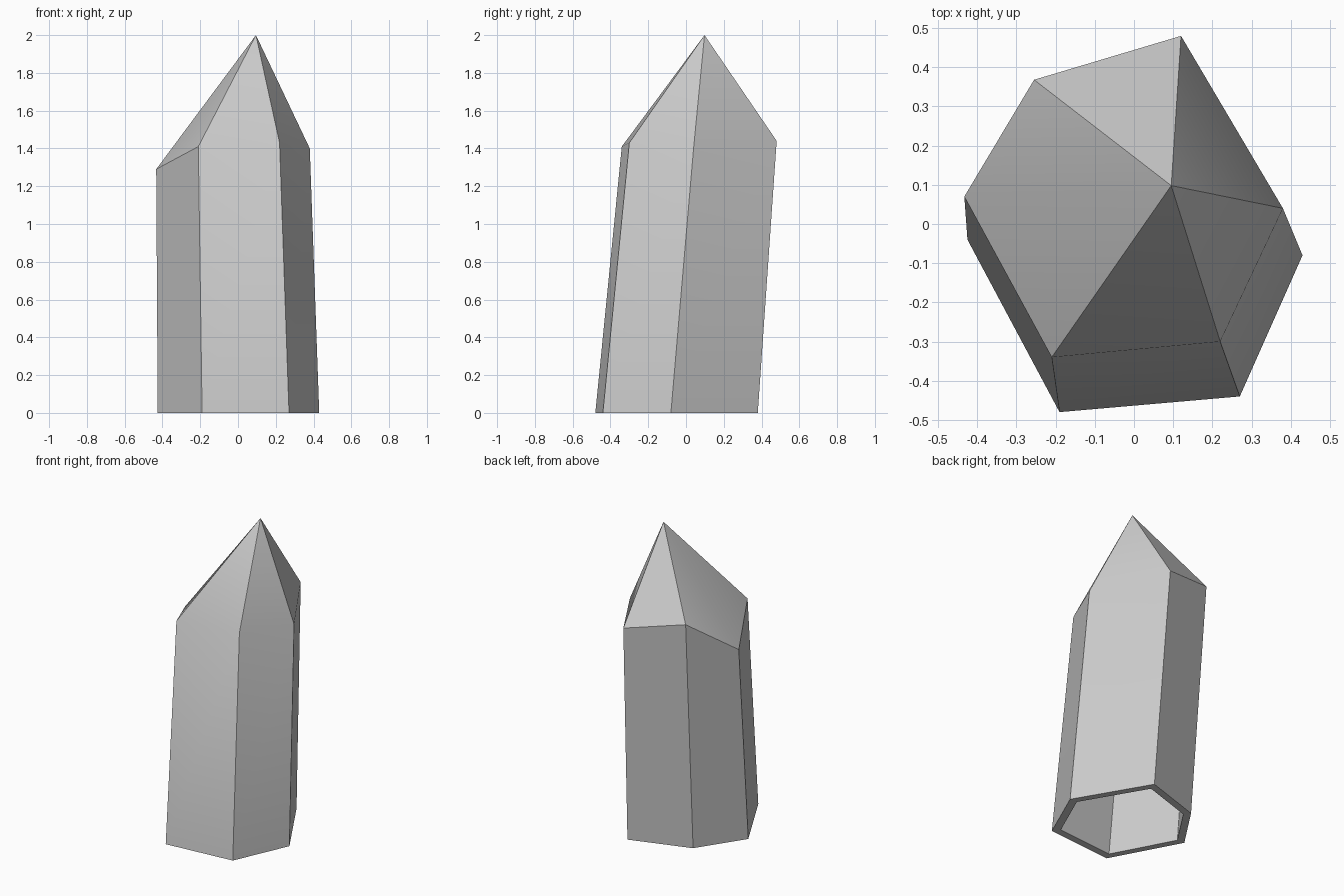
import bpy, bmesh, math
from mathutils import Vector

if "Cube" in bpy.data.objects:
    bpy.data.objects.remove(bpy.data.objects["Cube"])

# Six-sided leaning crystal: base corners, shoulder corners and tip
base = [(-0.19, -0.48, 0), (0.27, -0.44, 0), (0.43, -0.08, 0),
        (0.16, 0.38, 0), (-0.23, 0.255, 0), (-0.425, -0.04, 0)]
shoulder = [(-0.21, -0.34, 1.41), (0.22, -0.30, 1.43), (0.38, 0.04, 1.40),
            (0.12, 0.48, 1.44), (-0.255, 0.368, 1.52), (-0.433, 0.07, 1.29)]
tip = Vector((0.095, 0.098, 2.0))
base = [Vector(p) for p in base]
shoulder = [Vector(p) for p in shoulder]


def shrink(ring, factor):
    """Pull a ring of points in towards its own centre."""
    centre = sum(ring, Vector()) / len(ring)
    return [centre + (p - centre) * factor for p in ring]


bm = bmesh.new()


def add_ring(points):
    return [bm.verts.new(p) for p in points]


def bridge(a, b):
    for i in range(6):
        j = (i + 1) % 6
        bm.faces.new((a[i], a[j], b[j], b[i]))


def close(ring, point):
    top = bm.verts.new(point)
    for i in range(6):
        bm.faces.new((ring[i], ring[(i + 1) % 6], top))


# Outer walls and pointed cap
outer_base = add_ring(base)
outer_top = add_ring(shoulder)
bridge(outer_base, outer_top)
close(outer_top, tip)

# Rim underneath and hollow inside, with a crease just above the rim
inner_low = shrink(base, 0.88)
inner_high = shrink(shoulder, 0.88)
rings = [outer_base, add_ring(inner_low),
         add_ring([a.lerp(b, 0.045) for a, b in zip(inner_low, inner_high)]),
         add_ring(inner_high)]
for a, b in zip(rings, rings[1:]):
    bridge(a, b)
close(rings[-1], tip - Vector((0, 0, 0.1)))
bmesh.ops.recalc_face_normals(bm, faces=bm.faces)

mesh = bpy.data.meshes.new("crystal")
bm.to_mesh(mesh)
bm.free()
crystal = bpy.data.objects.new("crystal", mesh)
bpy.context.collection.objects.link(crystal)

# Plain grey stone
stone = bpy.data.materials.new("grey stone")
stone.diffuse_color = (0.6, 0.6, 0.6, 1)
stone.use_nodes = True
stone.node_tree.nodes["Principled BSDF"].inputs["Base Color"].default_value = stone.diffuse_color
mesh.materials.append(stone)

bpy.context.view_layer.objects.active = crystal
crystal.select_set(True)
bpy.ops.object.shade_smooth_by_angle(angle=math.radians(30))
